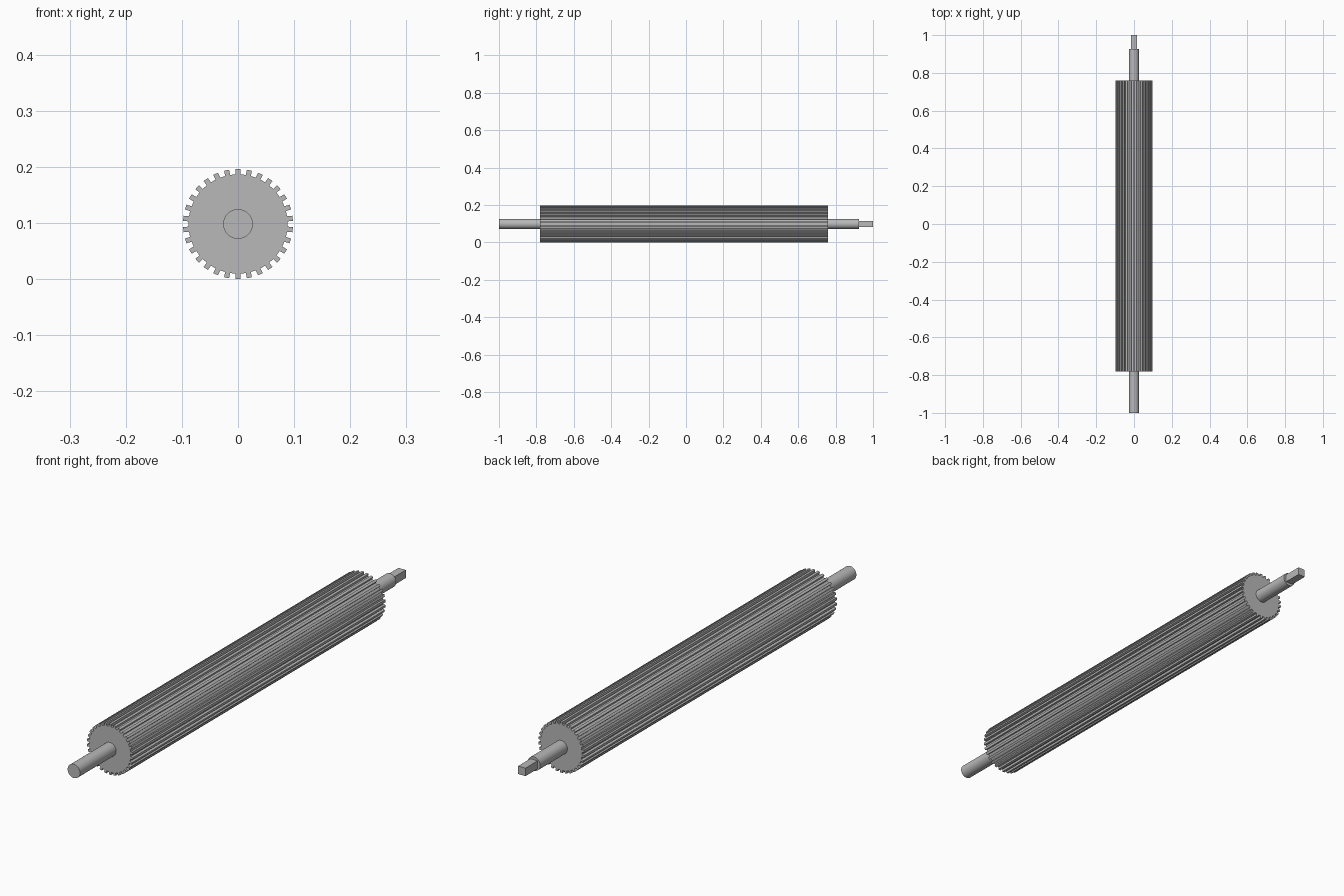
import bpy, bmesh, math
from mathutils import Matrix, Vector

cube = bpy.data.objects.get("Cube")
if cube:
    bpy.data.objects.remove(cube, do_unlink=True)

AXIS_Z = 0.098
TIP_R, ROOT_R, TEETH = 0.098, 0.0885, 30
TOOTH_HALF = 0.0046
SHAFT_R, TANG_HALF = 0.0265, 0.0155

steel = bpy.data.materials.new("grey steel")
steel.use_nodes = True
grey = (0.48, 0.48, 0.48, 1)
steel.diffuse_color = grey
steel.node_tree.nodes["Principled BSDF"].inputs["Base Color"].default_value = grey


def extrude_along_y(name, profile, y0, y1, smooth=False):
    """Extrude a closed (x, z) outline around the axis from y0 to y1."""
    bm = bmesh.new()
    face = bm.faces.new([bm.verts.new((x, y0, z + AXIS_Z)) for x, z in profile])
    result = bmesh.ops.extrude_face_region(bm, geom=[face], use_keep_orig=True)
    moved = [v for v in result["geom"] if isinstance(v, bmesh.types.BMVert)]
    bmesh.ops.translate(bm, verts=moved, vec=(0, y1 - y0, 0))
    bmesh.ops.recalc_face_normals(bm, faces=bm.faces)
    mesh = bpy.data.meshes.new(name)
    bm.to_mesh(mesh)
    bm.free()
    mesh.materials.append(steel)
    obj = bpy.data.objects.new(name, mesh)
    bpy.context.collection.objects.link(obj)
    if smooth:
        bpy.ops.object.select_all(action="DESELECT")
        obj.select_set(True)
        bpy.context.view_layer.objects.active = obj
        bpy.ops.object.shade_smooth_by_angle(angle=math.radians(30))
    return obj


def circle(radius, sides):
    return [(radius * math.cos(math.tau * i / sides),
             radius * math.sin(math.tau * i / sides)) for i in range(sides)]


# Parallel-sided tooth, repeated around the roller
root_h = math.sqrt(ROOT_R ** 2 - TOOTH_HALF ** 2)
tip_h = math.sqrt(TIP_R ** 2 - TOOTH_HALF ** 2)
tooth = [Vector(p) for p in ((TOOTH_HALF, root_h), (TOOTH_HALF, tip_h), (0, TIP_R),
                             (-TOOTH_HALF, tip_h), (-TOOTH_HALF, root_h))]
outline = []
for i in range(TEETH):
    turn = Matrix.Rotation(math.tau * i / TEETH, 2)
    outline += [tuple(turn @ p) for p in tooth]
extrude_along_y("toothed_roller", outline, -0.78, 0.76)

# Round shaft emerging from both ends
extrude_along_y("front_shaft", circle(SHAFT_R, 48), -1.0, -0.78, True)
extrude_along_y("back_shaft", circle(SHAFT_R, 48), 0.76, 0.926, True)

# Square drive tang
h = TANG_HALF
extrude_along_y("square_tang", [(-h, -h), (h, -h), (h, h), (-h, h)], 0.926, 1.0)
